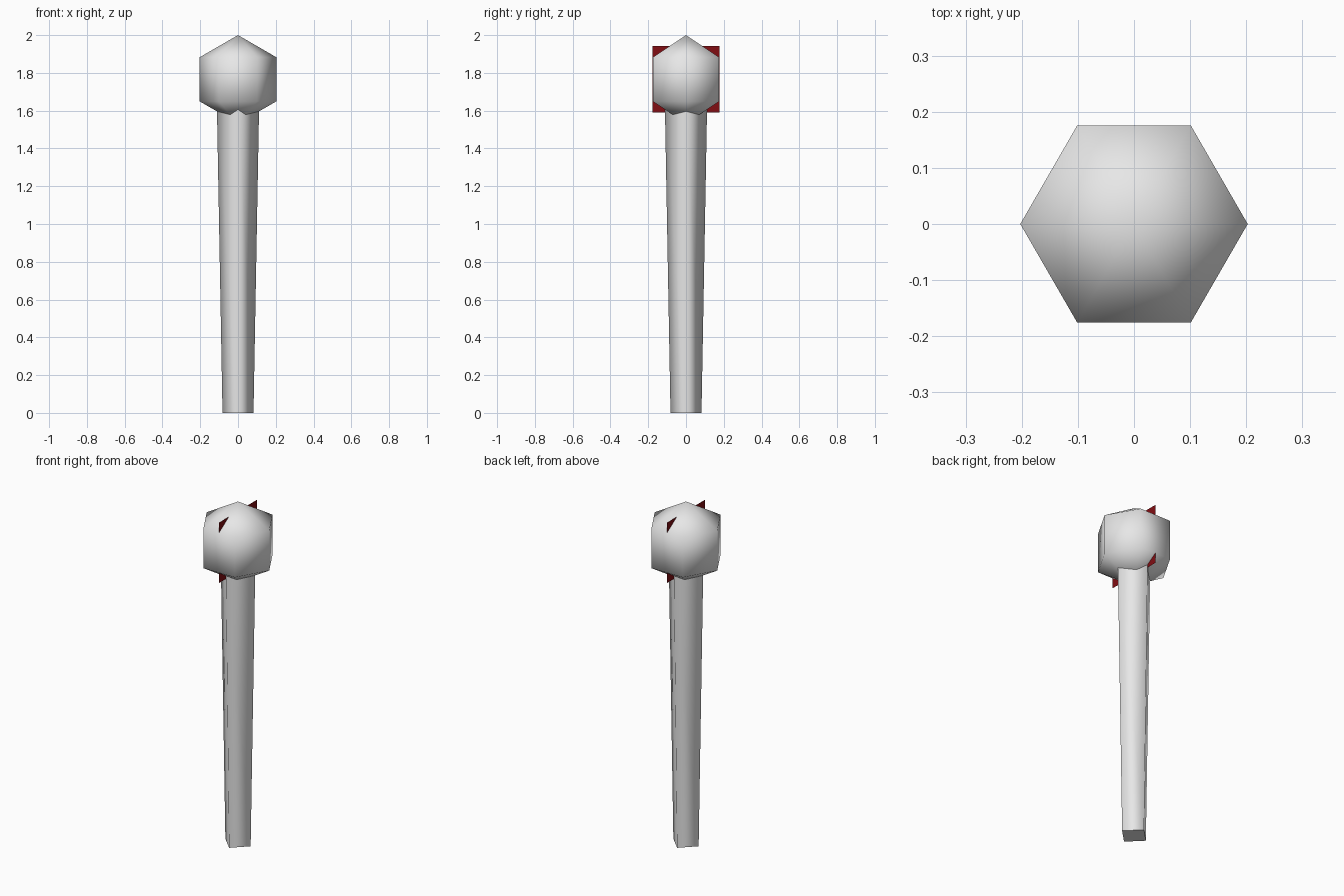
import bpy
import bmesh
from math import radians
from mathutils import Matrix

cube = bpy.data.objects.get("Cube")
if cube:
    bpy.data.objects.remove(cube, do_unlink=True)


def material(name, color):
    mat = bpy.data.materials.new(name)
    mat.use_nodes = True
    mat.diffuse_color = color
    mat.node_tree.nodes["Principled BSDF"].inputs["Base Color"].default_value = color
    return mat


def finish(name, bm, mat):
    mesh = bpy.data.meshes.new(name)
    bm.to_mesh(mesh)
    bm.free()
    mesh.materials.append(mat)
    obj = bpy.data.objects.new(name, mesh)
    bpy.context.collection.objects.link(obj)
    return obj


grey = material("light grey", (0.8, 0.8, 0.8, 1))
red = material("dark red", (0.22, 0.004, 0.006, 1))

HEAD_RADIUS = 0.234
HEAD_Z = 2 - HEAD_RADIUS
POLE_TOP = 1.75

# Tapered four-sided pole with its corners on the axes
bm = bmesh.new()
bmesh.ops.create_cone(bm, cap_ends=True, segments=4, radius1=0.082, radius2=0.114,
                      depth=POLE_TOP, matrix=Matrix.Translation((0, 0, POLE_TOP / 2)))
if max(v.co.x for v in bm.verts) < 0.1:
    bmesh.ops.rotate(bm, verts=bm.verts, matrix=Matrix.Rotation(radians(45), 3, "Z"))
bm.normal_update()
for face in bm.faces:
    face.smooth = abs(face.normal.z) < 0.5
    if not face.smooth:
        for edge in face.edges:
            edge.smooth = False
finish("pole", bm, grey)

# Faceted round head, corners on the x axis
bm = bmesh.new()
bmesh.ops.create_uvsphere(bm, u_segments=6, v_segments=3, radius=HEAD_RADIUS)
if max(v.co.x for v in bm.verts) < 0.19:
    bmesh.ops.rotate(bm, verts=bm.verts, matrix=Matrix.Rotation(radians(30), 3, "Z"))
bmesh.ops.translate(bm, verts=bm.verts, vec=(0, 0, HEAD_Z))
for face in bm.faces:
    face.smooth = True
finish("head", bm, grey)

# Upright square sheet through the head, only its corners stick out
bm = bmesh.new()
bmesh.ops.create_grid(bm, x_segments=1, y_segments=1, size=0.177,
                      matrix=Matrix.Translation((0, 0, HEAD_Z)) @ Matrix.Rotation(radians(90), 4, "Y"))
finish("corner_sheet", bm, red)
